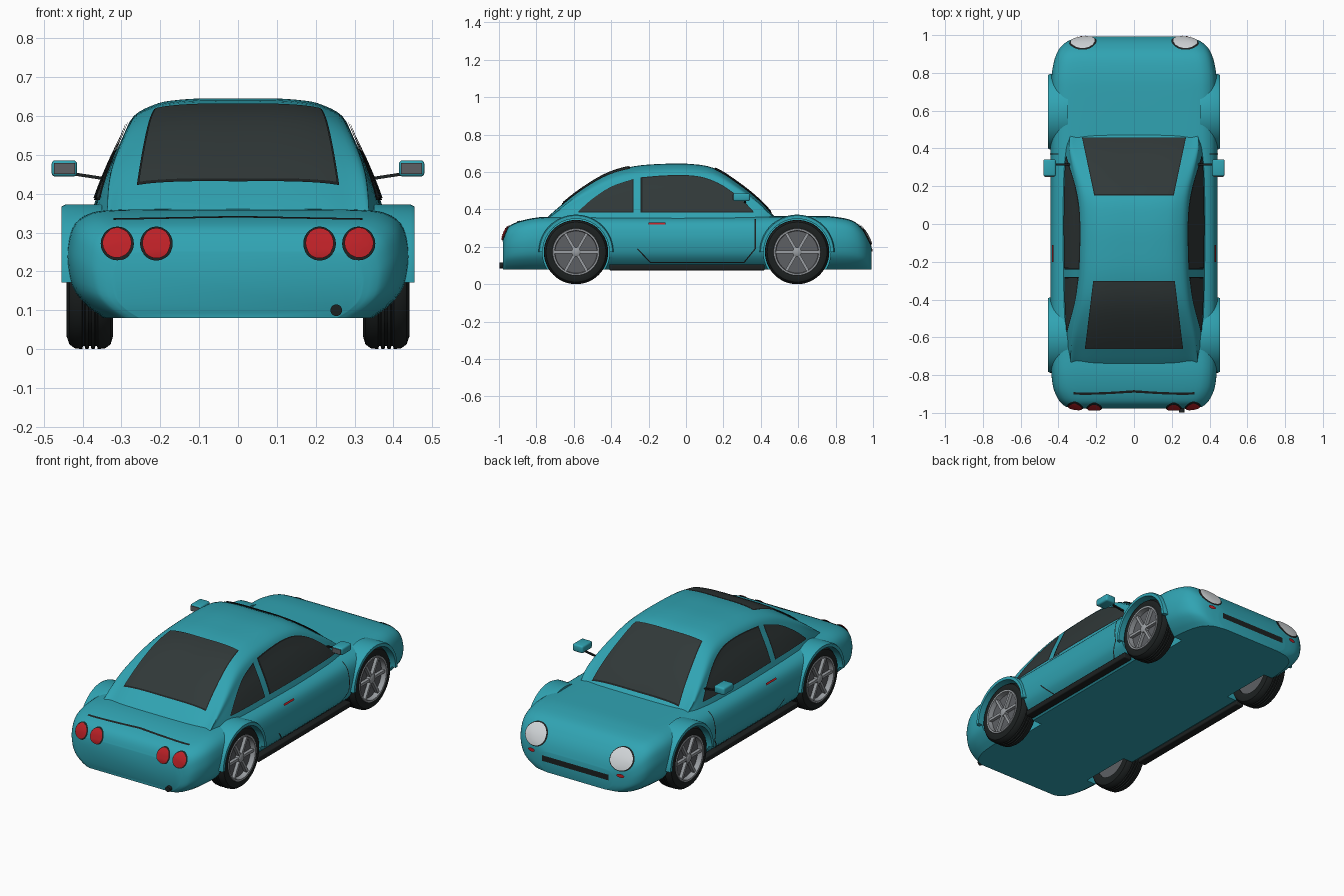
import bpy, bmesh, math
from mathutils import Vector, Matrix
from mathutils.bvhtree import BVHTree

if "Cube" in bpy.data.objects:
    bpy.data.objects.remove(bpy.data.objects["Cube"])
made = []


def material(name, r, g, b):
    m = bpy.data.materials.new(name)
    m.use_nodes = True
    m.diffuse_color = (r, g, b, 1)
    m.node_tree.nodes["Principled BSDF"].inputs["Base Color"].default_value = (r, g, b, 1)
    return m


PAINT = material("teal paint", 0.03, 0.37, 0.45)
GLASS = material("dark glass", 0.03, 0.04, 0.04)
BLACK = material("black rubber", 0.012, 0.015, 0.015)
RED = material("red lens", 0.5, 0.015, 0.02)
LAMP = material("lamp white", 0.65, 0.68, 0.7)
RIM = material("silver rim", 0.32, 0.34, 0.36)
STEEL = material("dark steel", 0.11, 0.115, 0.125)


def finish(name, bm, mat, recalc=True):
    if recalc:
        bmesh.ops.recalc_face_normals(bm, faces=bm.faces)
    me = bpy.data.meshes.new(name)
    bm.to_mesh(me)
    ob = bpy.data.objects.new(name, me)
    me.materials.append(mat)
    bpy.context.collection.objects.link(ob)
    made.append(ob)
    return ob


def curve(pts):
    """Smooth function through (t, value) points."""
    n = len(pts)

    def slope(i):
        a, b = pts[max(i - 1, 0)], pts[min(i + 1, n - 1)]
        return (b[1] - a[1]) / (b[0] - a[0])

    def f(t):
        t = min(max(t, pts[0][0]), pts[-1][0])
        i = next(k for k in range(n - 1) if t <= pts[k + 1][0])
        (a, p), (b, q) = pts[i], pts[i + 1]
        h = b - a
        s = (t - a) / h
        return (p * (1 + 2 * s) * (1 - s) ** 2 + h * slope(i) * s * (1 - s) ** 2
                + q * s * s * (3 - 2 * s) + h * slope(i + 1) * s * s * (s - 1))
    return f


def resample(pts, n):
    fx, fz = (curve([(i, p[k]) for i, p in enumerate(pts)]) for k in (0, 1))
    return [(fx(t), fz(t)) for t in ((len(pts) - 1) * j / n for j in range(n + 1))]


def loft(name, y0, y1, count, section, mat):
    """Skin mirrored half sections (centre bottom to centre top) along y."""
    bm, rings = bmesh.new(), []
    for k in range(count + 1):
        y = (y0 + y1) / 2 + (y1 - y0) / 2 * math.sin(math.pi * (k / count - 0.5))
        half = section(y)
        loop = half + [(-x, z) for x, z in reversed(half[1:-1])]
        rings.append([bm.verts.new((x, y, z)) for x, z in loop])
    for a, b in zip(rings, rings[1:]):
        for i in range(len(a)):
            j = (i + 1) % len(a)
            bm.faces.new((a[i], a[j], b[j], b[i]))
    bm.faces.new(rings[0])
    bm.faces.new(rings[-1])
    ob = finish(name, bm, mat)
    return ob, BVHTree.FromBMesh(bm)


def lathe(name, profile, side, y, z, mat, n=48, arc=1.0, closed=False):
    """Turn (x, radius) points about a sideways axle."""
    bm, rings = bmesh.new(), []
    for k in range(n if arc == 1 else n + 1):
        a = 2 * math.pi * arc * k / n
        rings.append([bm.verts.new((side * x, y + r * math.cos(a), z + r * math.sin(a))) for x, r in profile])
    pairs = list(zip(rings, rings[1:])) + ([(rings[-1], rings[0])] if arc == 1 else [])
    m = len(profile)
    for a, b in pairs:
        for i in range(m if closed else m - 1):
            bm.faces.new((a[i], a[(i + 1) % m], b[(i + 1) % m], b[i]))
    if arc < 1:
        bm.faces.new(rings[0])
        bm.faces.new(rings[-1])
    return finish(name, bm, mat)


def box(name, size, loc, mat, bevel=0.0, rot=None):
    bm = bmesh.new()
    bmesh.ops.create_cube(bm, size=1, matrix=Matrix.Translation(loc) @ (rot or Matrix()) @ Matrix.Diagonal((*size, 1)))
    if bevel:
        bmesh.ops.bevel(bm, geom=bm.edges[:], offset=bevel, segments=3, affect='EDGES', profile=0.5)
    return finish(name, bm, mat)


def plate(name, tree, axis, sign, patches, off, mat, nu=24, nv=10):
    """Thin skin laid on a surface between pairs of 2D edges, projected along an axis."""
    d = Vector([-sign if axis == k else 0 for k in "xyz"])
    bm = bmesh.new()
    for lo, hi in patches:
        grid = []
        for (a, b), (c, e) in zip(resample(lo, nu), resample(hi, nu)):
            row = []
            for j in range(nv + 1):
                p = [a + (c - a) * j / nv, b + (e - b) * j / nv]
                p.insert("xyz".index(axis), sign * 2)
                hit, nor, _, _ = tree.ray_cast(Vector(p), d)
                row.append(bm.verts.new(hit + nor * off) if hit else None)
            grid.append(row)
        for r, s in zip(grid, grid[1:]):
            for j in range(nv):
                q = (r[j], s[j], s[j + 1], r[j + 1])
                if all(q):
                    f = bm.faces.new(q)
                    f.normal_update()
                    if f.normal.dot(d) > 0:
                        f.normal_flip()
    return finish(name, bm, mat, False)


def strips(points, w):
    """Thin patches along a polyline."""
    out = []
    for p, q in zip(points, points[1:]):
        p, q = Vector(p), Vector(q)
        n = (q - p).orthogonal().normalized() * w / 2
        out.append(([p - n, q - n], [p + n, q + n]))
    return out


def disc(cx, cz, r, rz=None):
    arc = [(math.cos(math.pi * k / 12), math.sin(math.pi * k / 12)) for k in range(13)]
    return [([(cx + r * c, cz - (rz or r) * s) for c, s in arc], [(cx + r * c, cz + (rz or r) * s) for c, s in arc])]


# Lower body
FLOOR = 0.08
width = curve([(-.978, .32), (-.965, .365), (-.92, .405), (-.85, .43), (-.7, .44), (0, .442), (.75, .438),
               (.85, .425), (.91, .405), (.95, .375), (.98, .32), (.993, .23)])
height = curve([(-.978, .25), (-.965, .285), (-.94, .315), (-.86, .345), (-.75, .36), (0, .362), (.7, .365),
                (.8, .36), (.9, .335), (.955, .28), (.98, .235), (.993, .195)])
SHELL = [(0, 0), (.79, 0), (.89, .12), (.97, .28), (1, .5), (.995, .68), (.96, .85), (.88, .95), (.75, .99), (.4, 1), (0, 1)]
shell = SHELL[:1] + resample(SHELL[1:], 30)
shell[-1] = (0, 1)
body, body_tree = loft("lower_body", -.978, .993, 64, lambda y: [
    (x * width(y), FLOOR + z * (height(y) - FLOOR)) for x, z in shell], PAINT)

# Cabin
roof = curve([(-.76, .34), (-.7, .395), (-.57, .5), (-.42, .59), (-.28, .63), (-.13, .643), (.02, .643),
              (.15, .62), (.285, .535), (.39, .45), (.47, .365), (.5, .33)])
flank = curve([(.3, .39), (.36, .373), (.45, .34), (.55, .293), (.6, .267), (.645, .235)])
taper = curve([(-.76, .88), (-.55, .97), (-.2, 1), (.15, 1), (.4, .96), (.5, .86)])


def cabin_section(y):
    t, k = roof(y), taper(y)
    sides = [(flank(.3 + f * (t - .3)), .3 + f * (t - .3)) for f in (0, .25, .5, .7, .87)]
    w = flank(t)
    top = [(w * .9, t - .015), (w * .7, t - .005), (w * .4, t), (0, t)]
    pts = resample([(x * k, z) for x, z in sides + top], 28)
    return [(0, .3)] + pts[:-1] + [(0, t)]


cabin, cabin_tree = loft("cabin", -.76, .5, 56, cabin_section, PAINT)

# Glass: a dark trim skin under each pane
screens = {"rear_window": ([(-.26, -.66), (.26, -.66)], [(-.215, -.3), (.215, -.3)]),
           "windshield": ([(-.275, .455), (.275, .455)], [(-.21, .15), (.21, .15)])}
for name, patch in screens.items():
    plate(name + "_trim", cabin_tree, "z", 1, [patch], .004, BLACK)
    inner = [[(x * .98, y + s) for x, y in e] for e, s in zip(patch, (.006, -.006) if name[0] == "r" else (-.006, .006))]
    plate(name, cabin_tree, "z", 1, [inner], .007, GLASS)
tops = {"door_window": [(-.242, .57), (-.12, .58), (0, .582), (.1, .568), (.2, .525), (.3, .45), (.36, .388)],
        "quarter_window": [(-.575, .388), (-.5, .455), (-.4, .52), (-.28, .562)]}
for side, label in ((1, "left"), (-1, "right")):
    for name, hi in tops.items():
        lo = [(y, .383) for y, z in hi]
        plate(f"{label}_{name}_trim", cabin_tree, "x", side, [(lo, hi)], .004, BLACK)
        mid = sum(y for y, z in hi) / len(hi)
        shrink = [[(mid + (y - mid) * .97, .387 + (z - .383) * .95) for y, z in e] for e in (lo, hi)]
        plate(f"{label}_{name}", cabin_tree, "x", side, [shrink], .007, GLASS)

    # Door seams and handle
    seam = [(-.26, .19), (-.19, .118), (.31, .118), (.37, .19), (.37, .345)]
    plate(f"{label}_door_seam", body_tree, "x", side, strips(seam, .006), .003, BLACK, 10, 1)
    plate(f"{label}_door_handle", body_tree, "x", side, strips([(-.2, .32), (-.11, .32)], .008), .008, RED, 4, 1)

    # Lights
    for x in (.21, .31):
        plate(f"{label}_tail_light_rim", body_tree, "y", -1, disc(side * x, .27, .042), .004, BLACK)
        plate(f"{label}_tail_light", body_tree, "y", -1, disc(side * x, .27, .036), .009, RED)
    plate(f"{label}_headlight_rim", body_tree, "y", 1, disc(side * .27, .262, .072, .057), .004, BLACK)
    plate(f"{label}_headlight", body_tree, "y", 1, disc(side * .27, .262, .065, .051), .009, LAMP)
    plate(f"{label}_marker_light", body_tree, "y", 1, disc(side * .28, .183, .023, .01), .008, RED)

    # Sill and wing mirror
    box(f"{label}_sill", (.05, .83, .032), (side * .395, .005, .09), BLACK, .006)
    box(f"{label}_mirror_housing", (.066, .09, .042), (side * .447, .297, .465), PAINT, .01)
    box(f"{label}_mirror_glass", (.054, .006, .028), (side * .447, .252, .465), STEEL)
    box(f"{label}_mirror_arm", (.1, .01, .008), (side * .378, .315, .444), BLACK, 0,
        Matrix.Rotation(-side * .15, 4, 'Y'))

# Lid seams, grille and exhaust
plate("rear_lid_seam", body_tree, "y", -1, strips([(-.32, .332), (0, .338), (.32, .332)], .004), .003, BLACK, 12, 1)
plate("front_grille", body_tree, "y", 1, [([(-.21, .14), (.21, .14)], [(-.21, .172), (.21, .172)])], .005, BLACK)
bm = bmesh.new()
bmesh.ops.create_cone(bm, cap_ends=True, segments=20, radius1=.015, radius2=.015, depth=.05,
                      matrix=Matrix.Translation((.253, -.972, .1)) @ Matrix.Rotation(math.pi / 2, 4, 'X'))
finish("exhaust_pipe", bm, BLACK)

# Wheels, arches and wheel wells
R = .172
tyre = [(.33, .115), (.322, .14), (.328, .16), (.342, R - .002)]
for g in (.365, .381, .397):
    tyre += [(g - .004, R), (g - .002, R - .008), (g + .002, R - .008), (g + .004, R)]
tyre += [(.42, R - .002), (.434, .16), (.441, .14), (.436, .122), (.42, .115)]
for side, label in ((1, "left"), (-1, "right")):
    for y, end in ((.594, "front"), (-.588, "rear")):
        tag = f"{end}_{label}_"
        well = lathe("wheel_well_cutter", [(.29, 0.0001), (.29, .18), (.6, .18), (.6, 0.0001)], side, y, R, PAINT, closed=True)
        mod = body.modifiers.new("well", 'BOOLEAN')
        mod.operation, mod.object, mod.solver = 'DIFFERENCE', well, 'EXACT'
        bpy.context.view_layer.objects.active = body
        bpy.ops.object.modifier_apply(modifier=mod.name)
        made.remove(well)
        bpy.data.objects.remove(well)
        lathe(tag + "arch", [(.35, .178), (.35, .2), (.445, .2), (.455, .195), (.455, .178)], side, y, R, PAINT, 40, .5, True)
        lathe(tag + "tyre", tyre, side, y, R, BLACK, closed=True)
        lathe(tag + "rim", [(.41, .118), (.434, .127), (.441, .124), (.441, .115), (.41, .112)], side, y, R, RIM, closed=True)
        lathe(tag + "wheel_disc", [(.335, .001), (.335, .118), (.412, .118), (.412, .001)], side, y, R, STEEL)
        lathe(tag + "hub", [(.41, .024), (.434, .024), (.438, .018), (.438, .001)], side, y, R, RIM, 24)
        for k in range(6):
            turn = Matrix.Rotation(k * math.pi / 3 + math.pi / 6, 4, 'X')
            spoke = turn @ Vector((0, 0, .067))
            box(tag + "spoke", (.018, .015, .1), Vector((side * .424, y, R)) + spoke, RIM, 0, turn)

# Smooth shading with sharp edges kept
bpy.ops.object.select_all(action='DESELECT')
for ob in made:
    ob.select_set(True)
bpy.context.view_layer.objects.active = body
bpy.ops.object.shade_smooth_by_angle(angle=math.radians(35))
